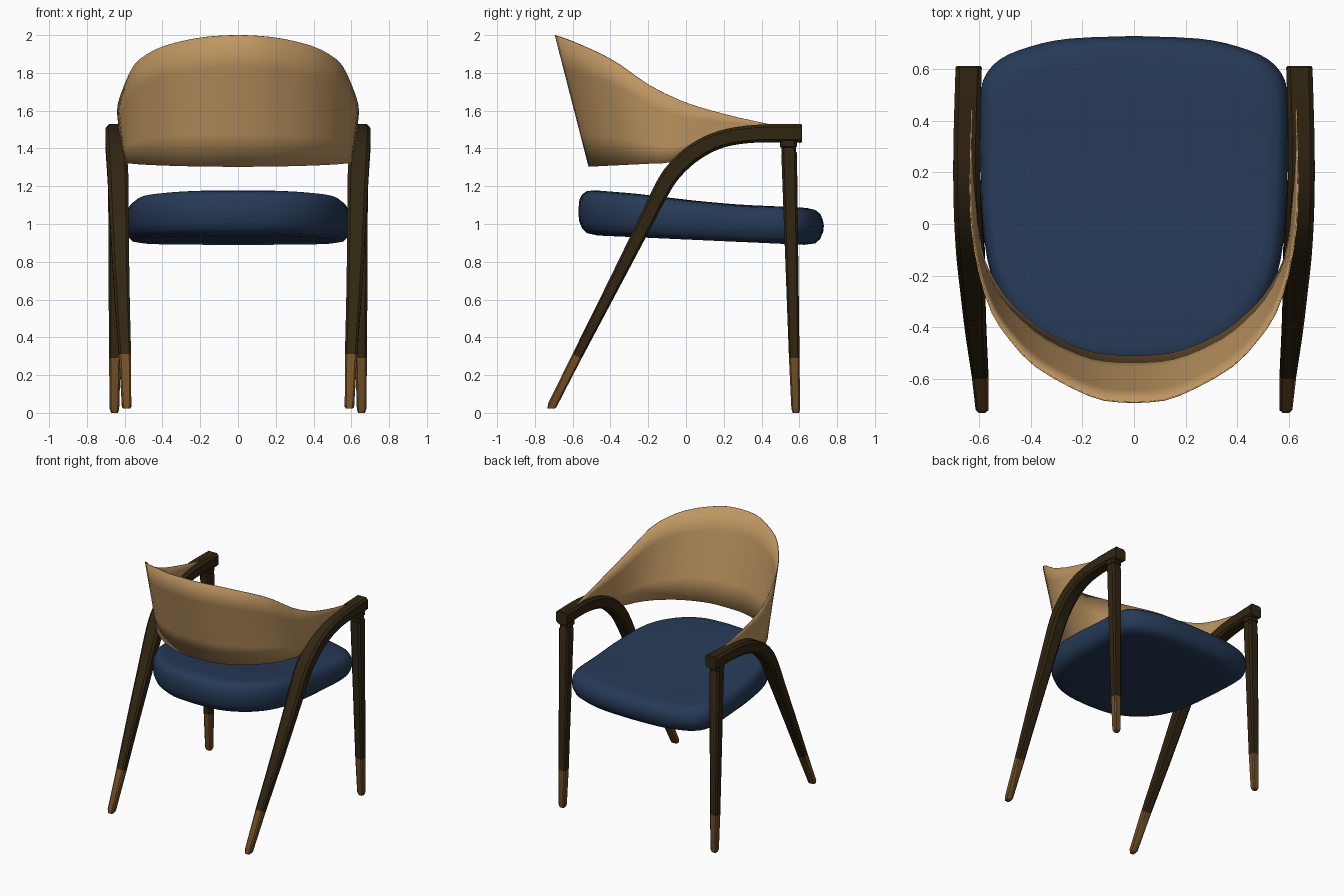
import bpy, bmesh, math
from mathutils import Vector

if "Cube" in bpy.data.objects:
    bpy.data.objects.remove(bpy.data.objects["Cube"])


def material(name, rgb):
    m = bpy.data.materials.new(name)
    m.diffuse_color = (*rgb, 1)
    m.use_nodes = True
    m.node_tree.nodes["Principled BSDF"].inputs["Base Color"].default_value = m.diffuse_color
    return m


DARK = material("dark wood", (0.031, 0.019, 0.006))
FOOT = material("brown foot wood", (0.165, 0.080, 0.020))
TAN = material("tan veneer", (0.52, 0.305, 0.120))
BLUE = material("navy fabric", (0.019, 0.042, 0.095))


def finish(name, bm, mats, angle):
    bmesh.ops.recalc_face_normals(bm, faces=bm.faces)
    me = bpy.data.meshes.new(name)
    bm.to_mesh(me)
    bm.free()
    for m in mats:
        me.materials.append(m)
    ob = bpy.data.objects.new(name, me)
    bpy.context.collection.objects.link(ob)
    bpy.context.view_layer.objects.active = ob
    ob.select_set(True)
    bpy.ops.object.shade_smooth_by_angle(angle=math.radians(angle))
    ob.select_set(False)
    return ob


def smooth(pts, steps):
    """Catmull-Rom curve through points of any dimension."""
    out = []
    for i in range(len(pts) - 1):
        a, b, c, d = (pts[max(0, min(len(pts) - 1, i + k))] for k in (-1, 0, 1, 2))
        for s in range(steps):
            t = s / steps
            out.append(tuple(
                0.5 * (2 * q + (r - p) * t + (2 * p - 5 * q + 4 * r - u) * t * t
                       + (3 * q - p - 3 * r + u) * t ** 3)
                for p, q, r, u in zip(a, b, c, d)))
    out.append(tuple(pts[-1]))
    return out


def loft(bm, rings, foot_rings=0):
    loops = [[bm.verts.new(p) for p in r] for r in rings]
    n = len(loops[0])
    for k in range(len(loops) - 1):
        for i in range(n):
            j = (i + 1) % n
            f = bm.faces.new((loops[k][i], loops[k][j], loops[k + 1][j], loops[k + 1][i]))
            f.material_index = 1 if k < foot_rings else 0
    bm.faces.new(loops[0]).material_index = 1 if foot_rings else 0
    bm.faces.new(loops[-1])


def bar(name, path, foot_rings):
    """Chamfered bar along (x, y, z, width, depth), mirrored to both sides."""
    rings = []
    for i, (x, y, z, w, d) in enumerate(path):
        a, b = path[max(i - 1, 0)], path[min(i + 1, len(path) - 1)]
        t = Vector((0, b[1] - a[1], b[2] - a[2])).normalized()
        n = Vector((0, -t.z, t.y))
        if i == 0 and foot_rings:
            n = Vector((0, -1, 0))
        h, c = 0.5, 0.34
        sec = [(h, c), (c, h), (-c, h), (-h, c), (-h, -c), (-c, -h), (c, -h), (h, -c)]
        rings.append([Vector((x + u * w, y, z)) + n * (v * d) for u, v in sec])
    bm = bmesh.new()
    loft(bm, rings, foot_rings)
    ob = finish(name, bm, [DARK, FOOT], 35)
    ob.modifiers.new("both sides", "MIRROR")
    return ob


# armrests that bend down into the slanted back legs
curve = [(.598, -.577, .30, .064, .054), (.615, -.40, .645, .082, .065),
         (.627, -.23, .98, .098, .078), (.633, -.13, 1.18, .108, .088),
         (.638, -.06, 1.285, .110, .092), (.645, .05, 1.383, .108, .094),
         (.650, .19, 1.450, .104, .092), (.649, .37, 1.478, .102, .094),
         (.642, .607, 1.48, .102, .100)]
tip = [(.590, -.716, .022, .036, .036), (.590, -.708, .040, .050, .048)]
end = [(.642, .613, 1.48, .094, .092)]
bar("arm_and_back_leg", tip + smooth(curve, 4) + end, 2)

# straight tapered legs with a stepped collar under the armrest
bar("front_leg", [(.654, .582, 0, .036, .034), (.654, .581, .02, .050, .046),
                  (.652, .573, .29, .062, .056), (.646, .546, 1.375, .085, .083),
                  (.646, .545, 1.38, .078, .076), (.646, .544, 1.405, .078, .076),
                  (.646, .543, 1.41, .088, .090), (.646, .542, 1.45, .088, .090)], 2)


# seat cushion: rounded outline lofted through a soft edge profile
half = [(0, -.57), (.2, -.553), (.36, -.48), (.48, -.36), (.555, -.2), (.588, 0),
        (.597, .2), (.6, .44), (.585, .56), (.52, .64), (.4, .69), (.25, .72), (0, .73)]
right = smooth(half, 3)
outline = right + [(-x, y) for x, y in reversed(right[1:-1])]
TOP = [(-.6, 1.182), (-.5, 1.18), (-.25, 1.157), (0, 1.125), (.3, 1.097), (.6, 1.088), (.75, 1.075)]


def top_z(y):
    for (a, za), (b, zb) in zip(TOP, TOP[1:]):
        if y <= b:
            return za + (zb - za) * (y - a) / (b - a)
    return TOP[-1][1]


def low_z(y):
    return .918 - .045 * y


rings = []
for s, f, dz in [(.45, 0, 0), (.84, 0, 0), (.93, 0, .010), (.97, 0, .035), (.995, 0, .075),
                 (1, .55, 0), (.992, 1, -.055), (.97, 1, -.025), (.93, 1, -.006),
                 (.86, 1, 0), (.6, 1, .002), (.3, 1, .003), (.06, 1, .003)]:
    ring = []
    for x, y in outline:
        px, py = x * s, .08 + (y - .08) * s
        ring.append((px, py, low_z(py) * (1 - f) + top_z(py) * f + dz))
    rings.append(ring)
bm = bmesh.new()
loft(bm, rings)
finish("seat", bm, [BLUE], 50)

# thin curved backrest shell: upper edge and lower edge, tapering along the arms
upper = [(0, -.692, 2.0), (.12, -.683, 1.995), (.24, -.635, 1.98), (.385, -.55, 1.945),
         (.48, -.45, 1.90), (.55, -.345, 1.84), (.60, -.195, 1.735), (.63, -.02, 1.65),
         (.637, .13, 1.602), (.635, .28, 1.563), (.63, .45, 1.527)]
lower = [(0, -.513, 1.303), (.1, -.509, 1.304), (.2, -.488, 1.305), (.33, -.43, 1.308),
         (.42, -.365, 1.311), (.50, -.285, 1.315), (.565, -.18, 1.32), (.597, -.08, 1.328),
         (.61, .07, 1.40), (.625, .22, 1.46), (.63, .44, 1.505)]


def both(pts):
    r = smooth(pts, 2)
    return [(-x, y, z) for x, y, z in reversed(r[1:])] + r


bm = bmesh.new()
cols = []
for u, l in zip(both(upper), both(lower)):
    cols.append([bm.verts.new(Vector(l).lerp(Vector(u), k / 4)) for k in range(5)])
for a, b in zip(cols, cols[1:]):
    for k in range(4):
        bm.faces.new((a[k], b[k], b[k + 1], a[k + 1]))
back = finish("backrest", bm, [TAN], 40)
sol = back.modifiers.new("thickness", "SOLIDIFY")
sol.thickness = .006
sol.offset = 0
